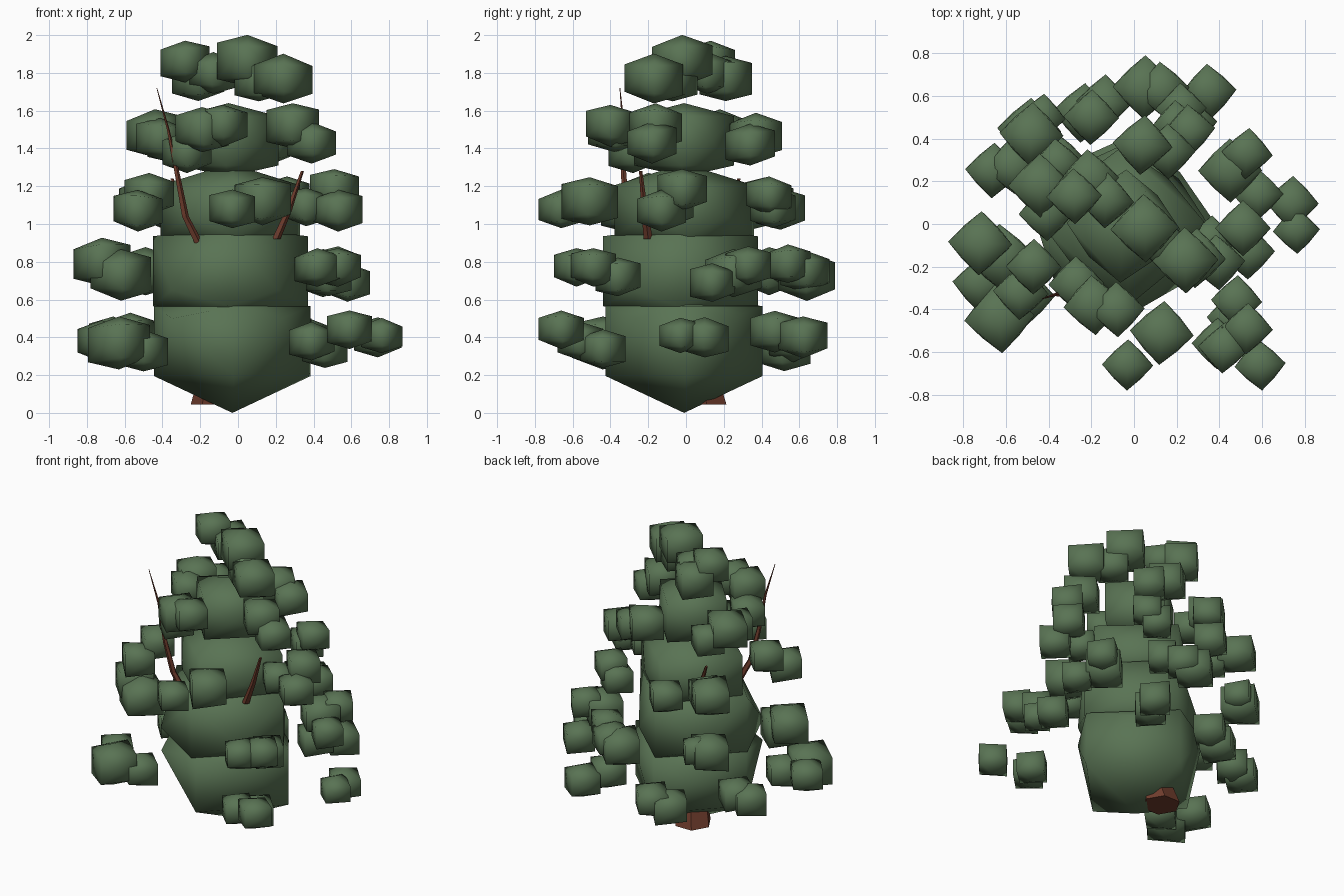
import bpy, bmesh, math, random
from mathutils import Matrix, Vector

random.seed(4)


def material(name, rgb):
    m = bpy.data.materials.new(name)
    m.diffuse_color = (*rgb, 1)
    return m


GREEN = material("leaf green", (0.1, 0.172, 0.088))
BROWN = material("bark brown", (0.16, 0.046, 0.026))


def finish(bm, name, mat, smooth):
    bmesh.ops.recalc_face_normals(bm, faces=bm.faces)
    me = bpy.data.meshes.new(name)
    bm.to_mesh(me)
    bm.free()
    for p in me.polygons:
        p.use_smooth = smooth
    me.materials.append(mat)
    ob = bpy.data.objects.new(name, me)
    bpy.context.collection.objects.link(ob)
    return ob


def add_clump(bm, centre, radius, wall, low, high, angle,
              bulges=(1.06,) * 4, lift=0.0, jitter=0.0):
    """Puffed box. radius: half diagonal; wall: corner half-height; low, high: apex
    heights; bulges: push of the +x, -x, +y, -y faces; lift: height of those bulges."""
    h = radius / math.sqrt(2)
    verts = bmesh.ops.create_cube(bm, size=2)["verts"]
    faces = list({f for v in verts for f in v.link_faces})
    poked = bmesh.ops.poke(bm, faces=faces)["faces"]
    rot = Matrix.Rotation(math.radians(angle), 3, 'Z')
    for v in sorted({v for f in poked for v in f.verts}, key=lambda v: tuple(v.co)):
        c = v.co.copy()
        if abs(c.x) + abs(c.y) < 0.1:            # top and bottom apex
            c.z = high if c.z > 0 else -low
        elif abs(c.x * c.y) > 0.1:               # corners
            c = Vector((c.x * h, c.y * h, c.z * wall + random.uniform(-jitter, jitter)))
        else:                                    # side face centres
            i = (0 if c.x > 0 else 1) if abs(c.x) > 0.5 else (2 if c.y > 0 else 3)
            c = Vector((c.x * h * bulges[i], c.y * h * bulges[i], lift))
        v.co = rot @ c + Vector(centre)


def foliage_tier(name, clumps):
    bm = bmesh.new()
    for x, y, z, r in clumps:
        add_clump(bm, (x, y, z), r, 0.52 * r, 0.85 * r, 0.85 * r,
                  45 + random.uniform(-5, 5), jitter=0.1 * r)
    finish(bm, name, GREEN, True)


def branch(name, points, radii, sides=5):
    bm = bmesh.new()
    rings = []
    for p, r in zip(points, radii):
        rings.append([bm.verts.new((p[0] + r * math.cos(2 * math.pi * i / sides),
                                    p[1] + r * math.sin(2 * math.pi * i / sides), p[2]))
                      for i in range(sides)])
    for a, b in zip(rings, rings[1:]):
        for i in range(sides):
            j = (i + 1) % sides
            bm.faces.new((a[i], a[j], b[j], b[i]))
    bm.faces.new(rings[0])
    bm.faces.new(rings[-1])
    finish(bm, name, BROWN, False)


# Stacked inner foliage core; the two lowest swell towards their shared seam
core = [  # x, y, z, radius, wall, low apex, high apex, angle, bulges, lift
    (-0.03, -0.01, 0.38, 0.415, 0.185, 0.38, 0.24, 46, (1.2, 1.55, 1.4, 1.25), 0.12),
    (-0.04, -0.03, 0.75, 0.41, 0.185, 0.24, 0.24, 44, (1.2, 1.5, 1.35, 1.25), -0.1),
    (-0.04, -0.01, 1.07, 0.37, 0.135, 0.22, 0.25, 48, (1.15, 1.2, 1.2, 1.15), -0.03),
    (-0.05, -0.01, 1.44, 0.265, 0.13, 0.19, 0.20, 42, (1.15,) * 4, 0),
]
for i, (x, y, z, r, w, lo, hi, a, b, lift) in enumerate(core):
    bm = bmesh.new()
    add_clump(bm, (x, y, z), r, w, lo, hi, a, b, lift)
    finish(bm, f"foliage_core_{i + 1}", GREEN, True)

# Outer leaf clumps, tier by tier (x, y, z, radius)
foliage_tier("foliage_tier_1", [
    (0.59, -0.66, 0.44, 0.12), (0.39, -0.56, 0.38, 0.12), (0.46, -0.44, 0.34, 0.12),
    (0.74, 0.10, 0.40, 0.125), (0.76, -0.03, 0.41, 0.11),
    (-0.63, -0.44, 0.37, 0.165), (-0.50, -0.34, 0.33, 0.13), (-0.72, -0.28, 0.38, 0.13),
    (-0.66, 0.25, 0.40, 0.13), (-0.57, 0.27, 0.42, 0.13),
    (-0.24, 0.52, 0.34, 0.14), (-0.14, 0.57, 0.38, 0.13),
    (0.35, 0.62, 0.40, 0.13), (0.26, 0.47, 0.43, 0.13)])
foliage_tier("foliage_tier_2", [
    (0.53, -0.49, 0.77, 0.12), (0.42, -0.58, 0.77, 0.12), (0.48, -0.36, 0.72, 0.12),
    (0.45, 0.25, 0.74, 0.15), (0.53, 0.33, 0.78, 0.12), (0.58, 0.14, 0.69, 0.12),
    (-0.72, -0.09, 0.80, 0.15), (-0.62, -0.16, 0.73, 0.16),
    (-0.49, 0.44, 0.75, 0.15), (-0.43, 0.50, 0.77, 0.11),
    (0.05, 0.64, 0.72, 0.15), (0.13, 0.63, 0.75, 0.13), (0.22, 0.54, 0.79, 0.12)])
foliage_tier("foliage_tier_3", [
    (-0.03, -0.66, 1.08, 0.12), (0.13, -0.51, 1.12, 0.15),
    (0.51, -0.02, 1.18, 0.13), (0.53, -0.13, 1.07, 0.13), (0.36, -0.08, 1.09, 0.12),
    (-0.47, -0.20, 1.16, 0.13), (-0.53, -0.32, 1.07, 0.13),
    (-0.48, 0.42, 1.12, 0.15), (-0.36, 0.30, 1.07, 0.13),
    (-0.20, 0.50, 1.08, 0.13), (0.26, 0.44, 1.15, 0.12), (0.20, 0.46, 1.08, 0.12)])
foliage_tier("foliage_tier_4", [
    (0.29, -0.16, 1.52, 0.14), (0.39, -0.18, 1.43, 0.13),
    (-0.08, -0.40, 1.52, 0.13), (-0.19, -0.38, 1.50, 0.14), (-0.27, -0.28, 1.38, 0.13),
    (-0.41, 0.05, 1.45, 0.13), (-0.44, 0.18, 1.48, 0.15), (-0.36, 0.28, 1.43, 0.12),
    (0.04, 0.37, 1.47, 0.14), (0.16, 0.34, 1.42, 0.13)])
foliage_tier("foliage_crown", [
    (0.05, -0.02, 1.865, 0.16), (0.24, -0.17, 1.77, 0.155), (0.11, -0.07, 1.76, 0.13),
    (-0.28, 0.13, 1.86, 0.13), (-0.21, 0.21, 1.77, 0.14), (-0.13, 0.11, 1.80, 0.13)])

# Leaning trunk whose foot shows at the back left, and bare twigs
branch("trunk", [(-0.13, 0.11, 0.045), (-0.08, 0.05, 0.3), (-0.03, 0, 0.7), (-0.03, 0, 1.35)],
       [0.12, 0.10, 0.08, 0.04], 6)
branch("front_left_twig", [(-0.21, -0.27, 0.90), (-0.28, -0.30, 1.04), (-0.32, -0.33, 1.25),
                           (-0.37, -0.33, 1.50), (-0.43, -0.35, 1.72)],
       [0.025, 0.02, 0.015, 0.008, 0.002])
branch("front_right_twig", [(0.20, -0.20, 0.92), (0.27, -0.22, 1.08), (0.34, -0.24, 1.28)],
       [0.025, 0.018, 0.009])
branch("back_left_twig", [(-0.20, 0.18, 0.95), (-0.28, 0.24, 1.08), (-0.35, 0.28, 1.24)],
       [0.025, 0.018, 0.009])
